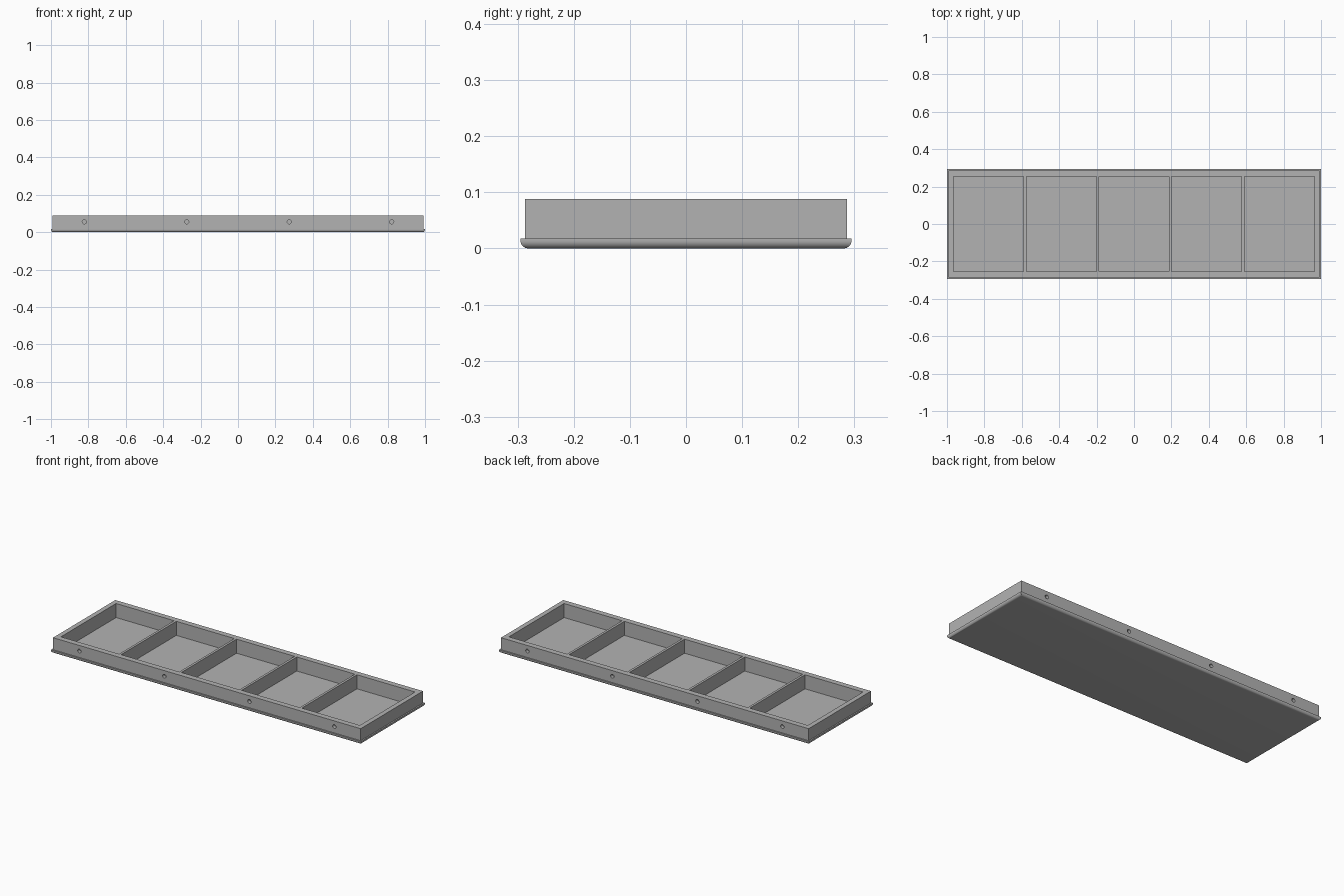
import bpy, bmesh, math
from mathutils import Matrix

cube = bpy.data.objects.get("Cube")
if cube:
    bpy.data.objects.remove(cube, do_unlink=True)

HALF_X, HALF_Y, HEIGHT = 1.0, 0.295, 0.088
LIP_TOP, LIP_RADIUS, LIP_STEP = 0.018, 0.014, 0.008
FLOOR, POCKET_X, POCKET_Y = 0.006, 0.964, 0.254
POCKETS, DIVIDER = 5, 0.014
HOLE_RADIUS, HOLE_DEPTH, HOLE_Z, HOLE_GAP = 0.011, 0.02, 0.055, 0.548

grey = bpy.data.materials.new("mid grey")
grey.use_nodes = True
colour = (0.45, 0.45, 0.45, 1)
grey.diffuse_color = colour
grey.node_tree.nodes["Principled BSDF"].inputs["Base Color"].default_value = colour


def make_object(name, bm):
    bmesh.ops.recalc_face_normals(bm, faces=bm.faces)
    mesh = bpy.data.meshes.new(name)
    bm.to_mesh(mesh)
    bm.free()
    mesh.materials.append(grey)
    obj = bpy.data.objects.new(name, mesh)
    bpy.context.collection.objects.link(obj)
    return obj


def cut(target, cutter):
    mod = target.modifiers.new("cut", "BOOLEAN")
    mod.operation, mod.solver, mod.object = "DIFFERENCE", "EXACT", cutter
    bpy.context.view_layer.objects.active = target
    bpy.ops.object.modifier_apply(modifier=mod.name)
    bpy.data.objects.remove(cutter, do_unlink=True)


# Tray body: rounded lip below, straight walls above, as (inset, height) rings
profile = []
for i in range(9):
    a = math.pi / 2 * i / 8
    profile.append((LIP_RADIUS * (1 - math.sin(a)), LIP_RADIUS * (1 - math.cos(a))))
profile += [(0, LIP_TOP), (LIP_STEP, LIP_TOP), (LIP_STEP, HEIGHT)]

bm = bmesh.new()
rings = []
for inset, z in profile:
    x, y = HALF_X - inset, HALF_Y - inset
    rings.append([bm.verts.new((sx * x, sy * y, z))
                  for sx, sy in ((-1, -1), (1, -1), (1, 1), (-1, 1))])
for low, high in zip(rings, rings[1:]):
    for i in range(4):
        j = (i + 1) % 4
        bm.faces.new((low[i], low[j], high[j], high[i]))
bm.faces.new(rings[0][::-1])
bm.faces.new(rings[-1])
tray = make_object("divided_tray", bm)

# Five open compartments
width = (2 * POCKET_X - (POCKETS - 1) * DIVIDER) / POCKETS
depth = 0.2
bm = bmesh.new()
for i in range(POCKETS):
    x = -POCKET_X + width / 2 + i * (width + DIVIDER)
    bmesh.ops.create_cube(bm, size=1, matrix=Matrix.Translation((x, 0, FLOOR + depth / 2))
                          @ Matrix.Diagonal((width, 2 * POCKET_Y, depth, 1)))
cut(tray, make_object("pocket_cutter", bm))

# Blind screw holes along both long walls
bm = bmesh.new()
for side in (-1, 1):
    for i in range(4):
        spot = ((i - 1.5) * HOLE_GAP, side * (HALF_Y - LIP_STEP), HOLE_Z)
        bmesh.ops.create_cone(bm, cap_ends=True, segments=24, radius1=HOLE_RADIUS,
                              radius2=HOLE_RADIUS, depth=2 * HOLE_DEPTH,
                              matrix=Matrix.Translation(spot)
                              @ Matrix.Rotation(math.pi / 2, 4, "X"))
cut(tray, make_object("hole_cutter", bm))

bpy.ops.object.select_all(action="DESELECT")
tray.select_set(True)
bpy.context.view_layer.objects.active = tray
bpy.ops.object.shade_smooth_by_angle(angle=math.radians(30))
